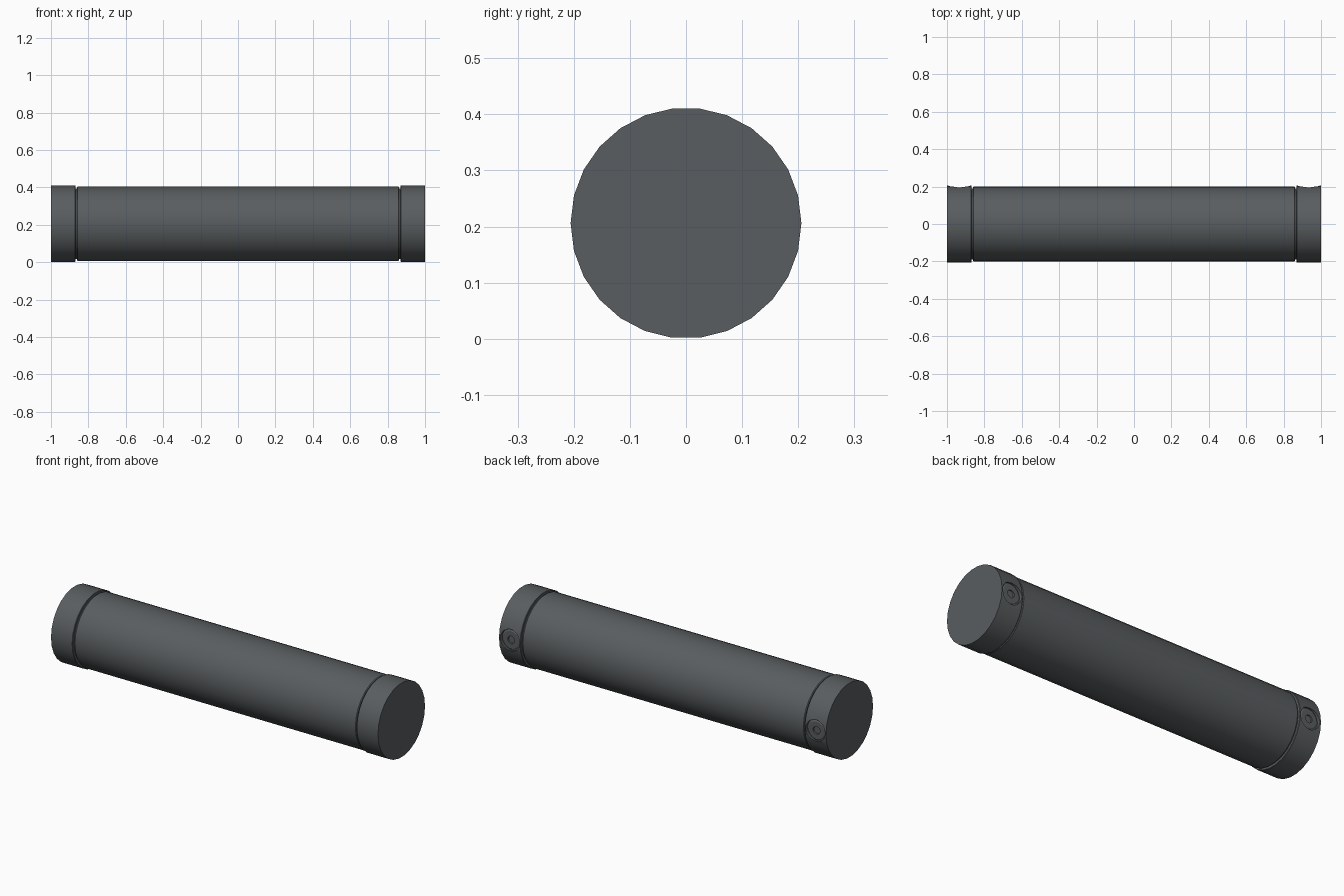
import bpy, bmesh, math
from mathutils import Matrix

if "Cube" in bpy.data.objects:
    bpy.data.objects.remove(bpy.data.objects["Cube"])

ZC = 0.206      # axis height
SIDES = 26
CAP_X = 0.934   # centre of each end cap

mat = bpy.data.materials.new("dark_grey")
mat.diffuse_color = (0.10, 0.11, 0.115, 1)
mat.use_nodes = True
mat.node_tree.nodes["Principled BSDF"].inputs["Base Color"].default_value = mat.diffuse_color


def lathe(name, profile, sides, matrix, phase=0.0):
    """Closed solid of revolution about local x; profile is (x, radius)."""
    bm = bmesh.new()
    rings = []
    for x, r in profile:
        rings.append([bm.verts.new((x, r * math.cos(phase + 2 * math.pi * i / sides),
                                    r * math.sin(phase + 2 * math.pi * i / sides)))
                      for i in range(sides)])
    for a, b in zip(rings, rings[1:]):
        for i in range(sides):
            j = (i + 1) % sides
            bm.faces.new((a[i], a[j], b[j], b[i]))
    bm.faces.new(rings[0])
    bm.faces.new(rings[-1])
    bmesh.ops.recalc_face_normals(bm, faces=bm.faces)
    bm.transform(matrix)
    me = bpy.data.meshes.new(name)
    bm.to_mesh(me)
    bm.free()
    me.materials.append(mat)
    ob = bpy.data.objects.new(name, me)
    bpy.context.collection.objects.link(ob)
    return ob


def smooth(ob):
    bpy.ops.object.select_all(action='DESELECT')
    ob.select_set(True)
    bpy.context.view_layer.objects.active = ob
    bpy.ops.object.shade_smooth_by_angle(angle=math.radians(30))


axis = Matrix.Translation((0, 0, ZC))

# Main tube with a narrow recessed neck at each end
half = [(0.858, 0.2), (0.862, 0.197), (0.862, 0.191), (0.872, 0.191)]
tube = lathe("tube_body", [(-x, r) for x, r in reversed(half)] + half, SIDES, axis)
smooth(tube)

for side, label in ((-1, "left"), (1, "right")):
    # End cap
    inner, outer = side * 0.869, side * 1.0
    cap = lathe(label + "_end_cap", [(inner, 0.2035), (inner + side * 0.002, 0.2057),
                                     (outer, 0.2057)], SIDES, axis)

    # Counterbore in the back of the cap
    facing_back = Matrix.Translation((side * CAP_X, 0, ZC)) @ Matrix.Rotation(math.pi / 2, 4, 'Z')
    cutter = lathe(label + "_bore_cutter", [(0.187, 0.059), (0.25, 0.059)], 32, facing_back)
    cutter.hide_render = True
    cutter.hide_set(True)
    mod = cap.modifiers.new("counterbore", 'BOOLEAN')
    mod.operation = 'DIFFERENCE'
    mod.solver = 'EXACT'
    mod.object = cutter
    smooth(cap)

    # Screw head with a hexagonal-style socket
    screw = lathe(label + "_screw", [(0.180, 0.054), (0.190, 0.054), (0.194, 0.048),
                                     (0.194, 0.021), (0.184, 0.019)], 24, facing_back)
    smooth(screw)
